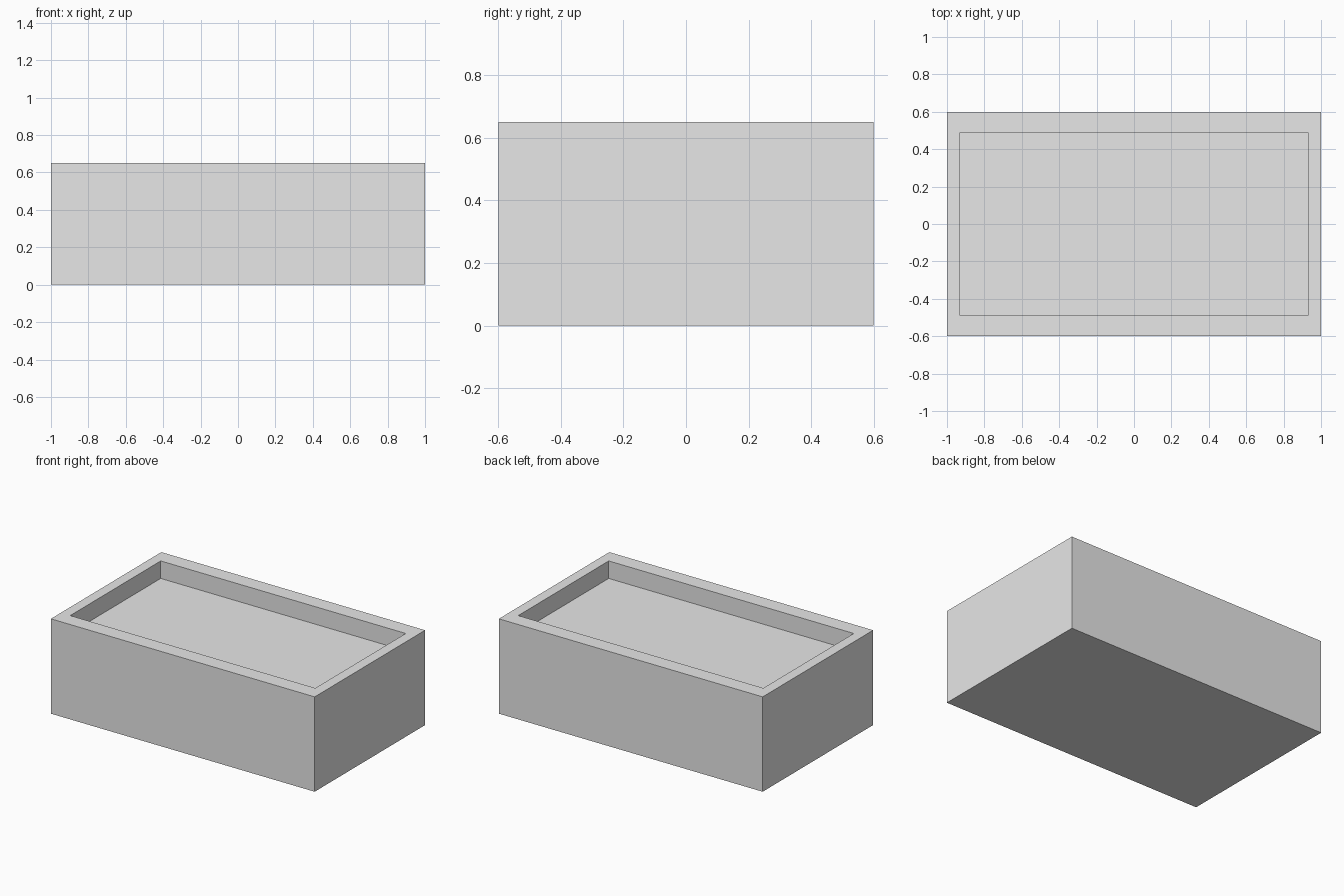
import bpy
import bmesh
from mathutils import Matrix

cube = bpy.data.objects.get("Cube")
if cube:
    bpy.data.objects.remove(cube, do_unlink=True)

# Overall size, recess opening and recess depth
LENGTH, WIDTH, HEIGHT = 2.0, 1.196, 0.65
INNER_LENGTH, INNER_WIDTH, DEPTH = 1.858, 0.98, 0.12

# Plain grey material
grey = bpy.data.materials.new("light_grey")
grey.use_nodes = True
colour = (0.8, 0.8, 0.8, 1)
grey.diffuse_color = colour
grey.node_tree.nodes["Principled BSDF"].inputs["Base Color"].default_value = colour

# Solid block
bm = bmesh.new()
size = Matrix.Diagonal((LENGTH, WIDTH, HEIGHT, 1))
bmesh.ops.create_cube(bm, size=1, matrix=Matrix.Translation((0, 0, HEIGHT / 2)) @ size)
bm.normal_update()
top = max(bm.faces, key=lambda f: f.calc_center_median().z)

# Rim: inset the top, then fit it to the opening
bmesh.ops.inset_region(bm, faces=[top], thickness=0.1)
for v in top.verts:
    v.co.x = INNER_LENGTH / 2 if v.co.x > 0 else -INNER_LENGTH / 2
    v.co.y = INNER_WIDTH / 2 if v.co.y > 0 else -INNER_WIDTH / 2

# Recess: push the floor straight down
floor = bmesh.ops.extrude_discrete_faces(bm, faces=[top])["faces"][0]
bmesh.ops.translate(bm, verts=floor.verts, vec=(0, 0, -DEPTH))
bmesh.ops.recalc_face_normals(bm, faces=bm.faces)

mesh = bpy.data.meshes.new("recessed_box")
bm.to_mesh(mesh)
bm.free()
mesh.materials.append(grey)
box = bpy.data.objects.new("recessed_box", mesh)
bpy.context.collection.objects.link(box)
